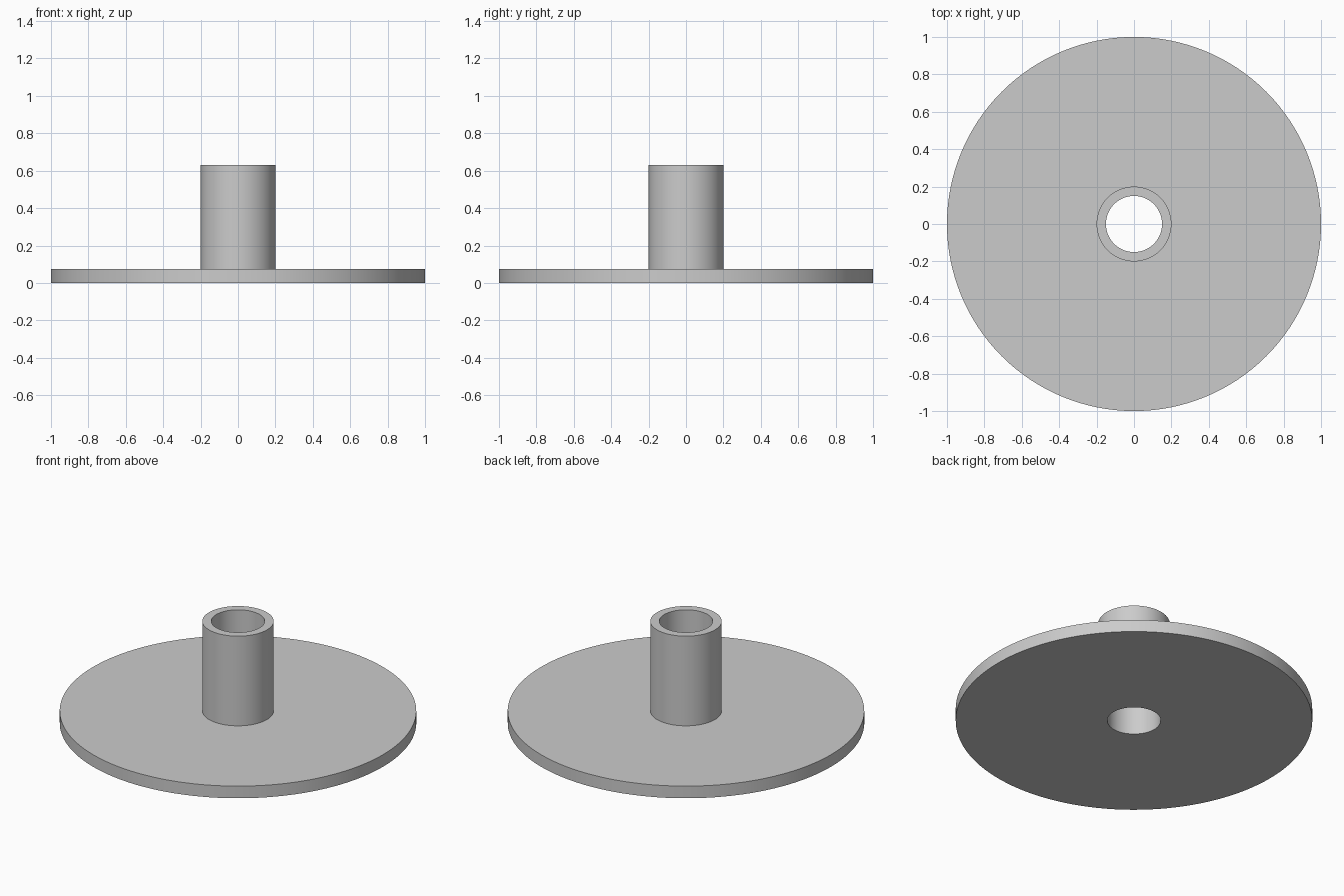
import bpy
import bmesh
import math

cube = bpy.data.objects.get("Cube")
if cube:
    bpy.data.objects.remove(cube, do_unlink=True)

SEGMENTS = 128
DISC_RADIUS, DISC_TOP = 1.0, 0.075
TUBE_RADIUS, TUBE_TOP = 0.2, 0.63
BORE_RADIUS = 0.15

# Plain grey material
grey = bpy.data.materials.new("plain_grey")
grey.use_nodes = True
colour = (0.6, 0.6, 0.6, 1.0)
grey.diffuse_color = colour
grey.node_tree.nodes["Principled BSDF"].inputs["Base Color"].default_value = colour


def lathe(name, profile, material):
    """Revolve a closed (radius, height) profile around the z axis."""
    bm = bmesh.new()
    verts = [bm.verts.new((r, 0, z)) for r, z in profile]
    edges = [bm.edges.new((v, verts[i - 1])) for i, v in enumerate(verts)]
    bmesh.ops.spin(bm, geom=verts + edges, axis=(0, 0, 1), cent=(0, 0, 0),
                   angle=math.tau, steps=SEGMENTS, use_merge=True)
    bmesh.ops.remove_doubles(bm, verts=bm.verts, dist=0.0001)
    bmesh.ops.recalc_face_normals(bm, faces=bm.faces)
    mesh = bpy.data.meshes.new(name)
    bm.to_mesh(mesh)
    bm.free()
    mesh.materials.append(material)
    obj = bpy.data.objects.new(name, mesh)
    bpy.context.collection.objects.link(obj)
    bpy.ops.object.select_all(action="DESELECT")
    obj.select_set(True)
    bpy.context.view_layer.objects.active = obj
    bpy.ops.object.shade_smooth_by_angle(angle=math.radians(30))
    return obj


# Round base disc and upright tube as one solid with a through bore
lathe("flanged_tube", [
    (BORE_RADIUS, 0), (DISC_RADIUS, 0), (DISC_RADIUS, DISC_TOP),
    (TUBE_RADIUS, DISC_TOP), (TUBE_RADIUS, TUBE_TOP), (BORE_RADIUS, TUBE_TOP),
], grey)
